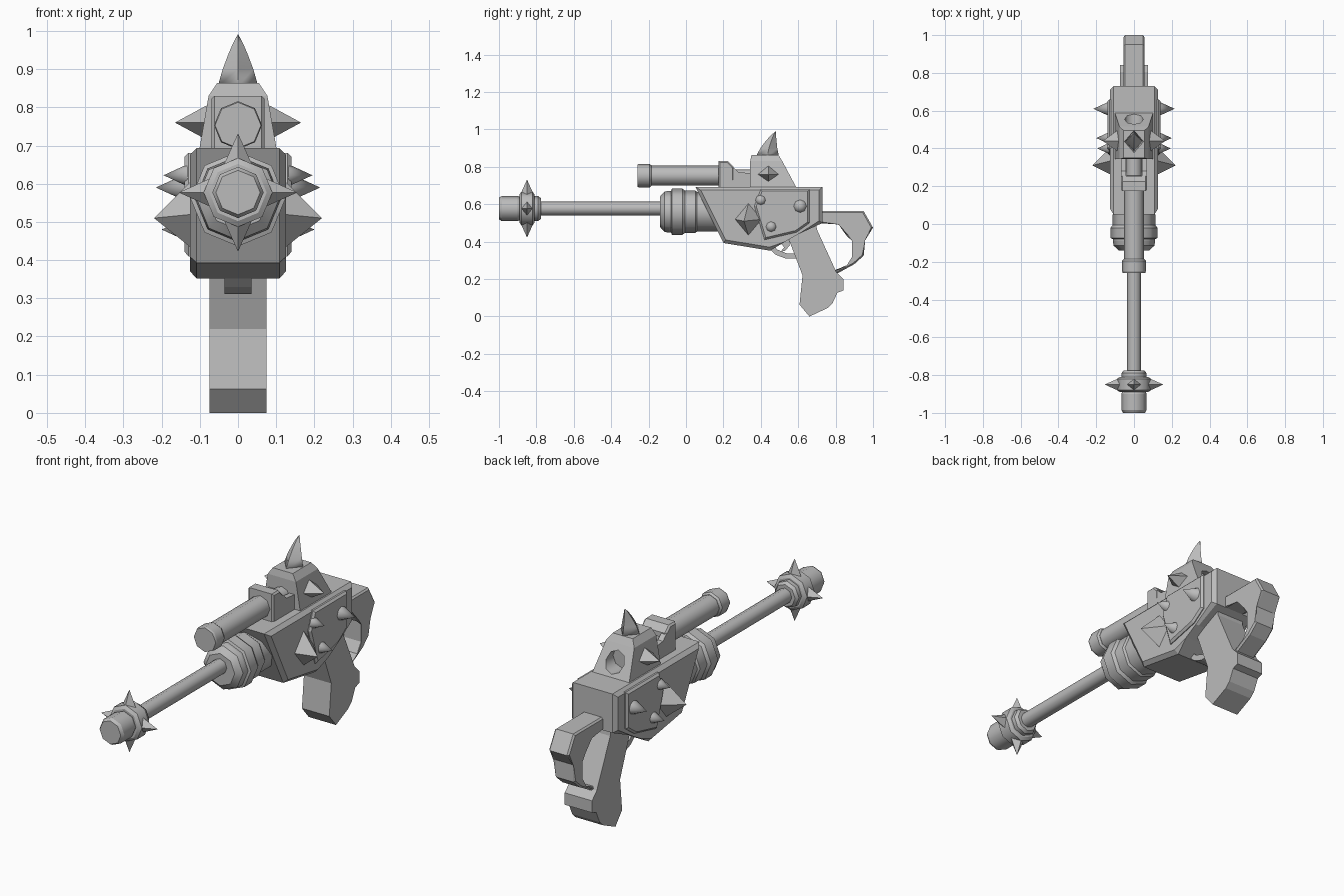
import bpy, bmesh, math
from mathutils import Vector, Matrix

if "Cube" in bpy.data.objects:
    bpy.data.objects.remove(bpy.data.objects["Cube"])

GREY = bpy.data.materials.new("grey metal")
GREY.diffuse_color = (0.5, 0.5, 0.5, 1)
GREY.use_nodes = True
GREY.node_tree.nodes["Principled BSDF"].inputs["Base Color"].default_value = GREY.diffuse_color


def finish(name, bm):
    bmesh.ops.recalc_face_normals(bm, faces=bm.faces[:])
    me = bpy.data.meshes.new(name)
    bm.to_mesh(me)
    bm.free()
    me.materials.append(GREY)
    ob = bpy.data.objects.new(name, me)
    bpy.context.collection.objects.link(ob)
    return ob


def skin(bm, rings, caps=True):
    """Join equal vertex rings into a tube."""
    rings = [[bm.verts.new(p) for p in r] for r in rings]
    n = len(rings[0])
    for a, b in zip(rings, rings[1:]):
        for i in range(n):
            bm.faces.new((a[i], a[(i + 1) % n], b[(i + 1) % n], b[i]))
    if caps:
        bm.faces.new(rings[0])
        bm.faces.new(rings[-1])


def lathe(name, z, profile, n=8):
    """Octagonal turned part along y; profile holds (y, radius)."""
    bm = bmesh.new()
    skin(bm, [[(r * math.cos(2 * math.pi * i / n), y, z + r * math.sin(2 * math.pi * i / n))
               for i in range(n)] for y, r in profile])
    for f in bm.faces:
        f.smooth = len(f.verts) == 4
    for e in bm.edges:
        a, b = e.verts
        e.smooth = abs(a.co.y - b.co.y) > 1e-5
    return finish(name, bm)


def prism(name, pts, x0, x1, bevel=0.0):
    """Side outline (y, z) extruded from x0 to x1, with chamfered rims."""
    bm = bmesh.new()
    skin(bm, [[(x, y, z) for y, z in pts] for x in (x0, x1)])
    if bevel:
        rim = [e for e in bm.edges if abs(e.verts[0].co.x - e.verts[1].co.x) < 1e-6]
        bmesh.ops.bevel(bm, geom=rim, offset=bevel, segments=1, affect='EDGES')
    return finish(name, bm)


def spike(name, base, tip, ra, rb, n=4):
    """Pointed stud; ra runs along y (or x for upright axes), rb across."""
    base, tip = Vector(base), Vector(tip)
    axis = tip - base
    u = Vector((0, 1, 0))
    v = Vector((0, 0, 1)) if abs(axis.x) > abs(axis.z) else Vector((1, 0, 0))
    bm = bmesh.new()
    ring = [bm.verts.new(base + u * ra * math.cos(2 * math.pi * i / n)
                         + v * rb * math.sin(2 * math.pi * i / n)) for i in range(n)]
    top = bm.verts.new(tip)
    for i in range(n):
        f = bm.faces.new((ring[i], ring[(i + 1) % n], top))
        f.smooth = n > 4
    bm.faces.new(ring)
    return finish(name, bm)


# Barrel, muzzle and spiked ring
AX = 0.577
lathe("barrel", AX, [(-0.80, 0.037), (0.0, 0.037)])
lathe("muzzle", AX, [(-1.0, 0.058), (-0.985, 0.067), (-0.90, 0.067), (-0.88, 0.06)])
lathe("muzzle_ring", AX, [(-0.89, 0.075), (-0.88, 0.09), (-0.82, 0.09), (-0.81, 0.075)])
lathe("muzzle_collar", AX, [(-0.815, 0.066), (-0.79, 0.066), (-0.775, 0.055)])
for i in range(4):
    dx, dz = round(math.cos(i * math.pi / 2)), round(math.sin(i * math.pi / 2))
    spike("muzzle_spike", (dx * 0.075, -0.85, AX + dz * 0.075),
          (dx * 0.155, -0.85, AX + dz * 0.155), 0.036, 0.036)

# Stepped barrel sleeve
lathe("barrel_sleeve", 0.56, [(-0.14, 0.08), (-0.115, 0.108), (-0.09, 0.112), (-0.08, 0.112),
                              (-0.075, 0.124), (-0.02, 0.124), (-0.005, 0.113), (0.05, 0.113),
                              (0.06, 0.105), (0.25, 0.105)])

# Scope tube and mount
SZ = 0.753
lathe("scope_tube", SZ, [(-0.20, 0.053), (0.20, 0.053)])
lathe("scope_lens_ring", SZ, [(-0.26, 0.06), (-0.25, 0.063), (-0.195, 0.063), (-0.185, 0.055)])
lathe("scope_rear_tube", 0.745, [(0.25, 0.042), (0.36, 0.042)])
prism("scope_mount", [(0.175, 0.68), (0.175, 0.83), (0.225, 0.83), (0.255, 0.80), (0.26, 0.68)],
      -0.07, 0.07, 0.008)
for s in (-1, 1):
    prism("mount_cheek", [(0.25, 0.68), (0.25, 0.80), (0.28, 0.772), (0.35, 0.765), (0.35, 0.68)],
          *sorted((s * 0.042, s * 0.07)))

# Receiver
prism("receiver", [(0.05, 0.693), (0.73, 0.693), (0.73, 0.50), (0.60, 0.44), (0.53, 0.40),
                   (0.45, 0.352), (0.20, 0.393)], -0.126, 0.126, 0.018)
for s in (-1, 1):
    prism("side_panel", [(0.40, 0.68), (0.66, 0.68), (0.66, 0.50), (0.59, 0.45), (0.42, 0.41),
                         (0.365, 0.59)], *sorted((s * 0.10, s * 0.14)), 0.01)

# Upper housing with sloped rear and an octagonal socket
bm = bmesh.new()
skin(bm, [[(-w, y0, z), (w, y0, z), (w, y1, z), (-w, y1, z)] for z, w, y0, y1 in
          ((0.68, 0.103, 0.343, 0.595), (0.83, 0.077, 0.343, 0.515), (0.863, 0.055, 0.35, 0.495))])
housing = finish("upper_housing", bm)
socket = lathe("socket_cutter", 0.755, [(0.50, 0.05), (0.70, 0.05)])
socket.hide_render = True
socket.hide_set(True)
cut = housing.modifiers.new("socket", 'BOOLEAN')
cut.object = socket
cut.solver = 'EXACT'

# Curved horn with a diamond section
bm = bmesh.new()
horn = []
for z, y, ry, rx in ((0.855, 0.435, 0.062, 0.053), (0.90, 0.443, 0.045, 0.04),
                     (0.94, 0.456, 0.028, 0.025), (0.97, 0.468, 0.013, 0.012),
                     (0.99, 0.48, 0.001, 0.001)):
    horn.append([(rx, y, z), (0, y + ry, z), (-rx, y, z), (0, y - ry, z)])
skin(bm, horn)
for f in bm.faces:
    f.smooth = True
for e in bm.edges:
    e.smooth = abs(e.verts[0].co.z - e.verts[1].co.z) < 1e-5
finish("horn", bm)

# Side studs, mirrored
for s in (-1, 1):
    spike("housing_spike", (s * 0.082, 0.44, 0.76), (s * 0.165, 0.44, 0.76), 0.06, 0.045)
    spike("large_side_spike", (s * 0.12, 0.335, 0.52), (s * 0.22, 0.31, 0.51), 0.075, 0.09)
    for y, z, r, tip in ((0.40, 0.622, 0.029, 0.195), (0.61, 0.59, 0.038, 0.215),
                         (0.455, 0.48, 0.031, 0.20)):
        spike("round_stud", (s * 0.132, y, z), (s * tip, y, z), r, r, 8)

# Grip and looped stock
prism("grip", [(0.535, 0.45), (0.623, 0.22), (0.607, 0.063), (0.66, 0.0), (0.757, 0.045),
               (0.783, 0.07), (0.81, 0.128), (0.842, 0.139), (0.842, 0.198), (0.805, 0.235),
               (0.773, 0.305), (0.70, 0.465), (0.69, 0.55)], -0.075, 0.075)
prism("stock", [(0.70, 0.563), (0.95, 0.563), (1.0, 0.475), (0.95, 0.41), (0.95, 0.325),
                (0.90, 0.28), (0.80, 0.225), (0.79, 0.245), (0.865, 0.267), (0.895, 0.315),
                (0.895, 0.41), (0.86, 0.43), (0.82, 0.50), (0.70, 0.50)], -0.055, 0.055, 0.008)

# Trigger and guard
prism("trigger_guard", [(0.43, 0.375), (0.48, 0.33), (0.53, 0.311), (0.60, 0.311), (0.60, 0.335),
                        (0.54, 0.337), (0.49, 0.357), (0.47, 0.375)], -0.035, 0.035)
prism("trigger", [(0.50, 0.40), (0.525, 0.37), (0.505, 0.345), (0.53, 0.352), (0.555, 0.38),
                  (0.55, 0.42)], -0.018, 0.018)
